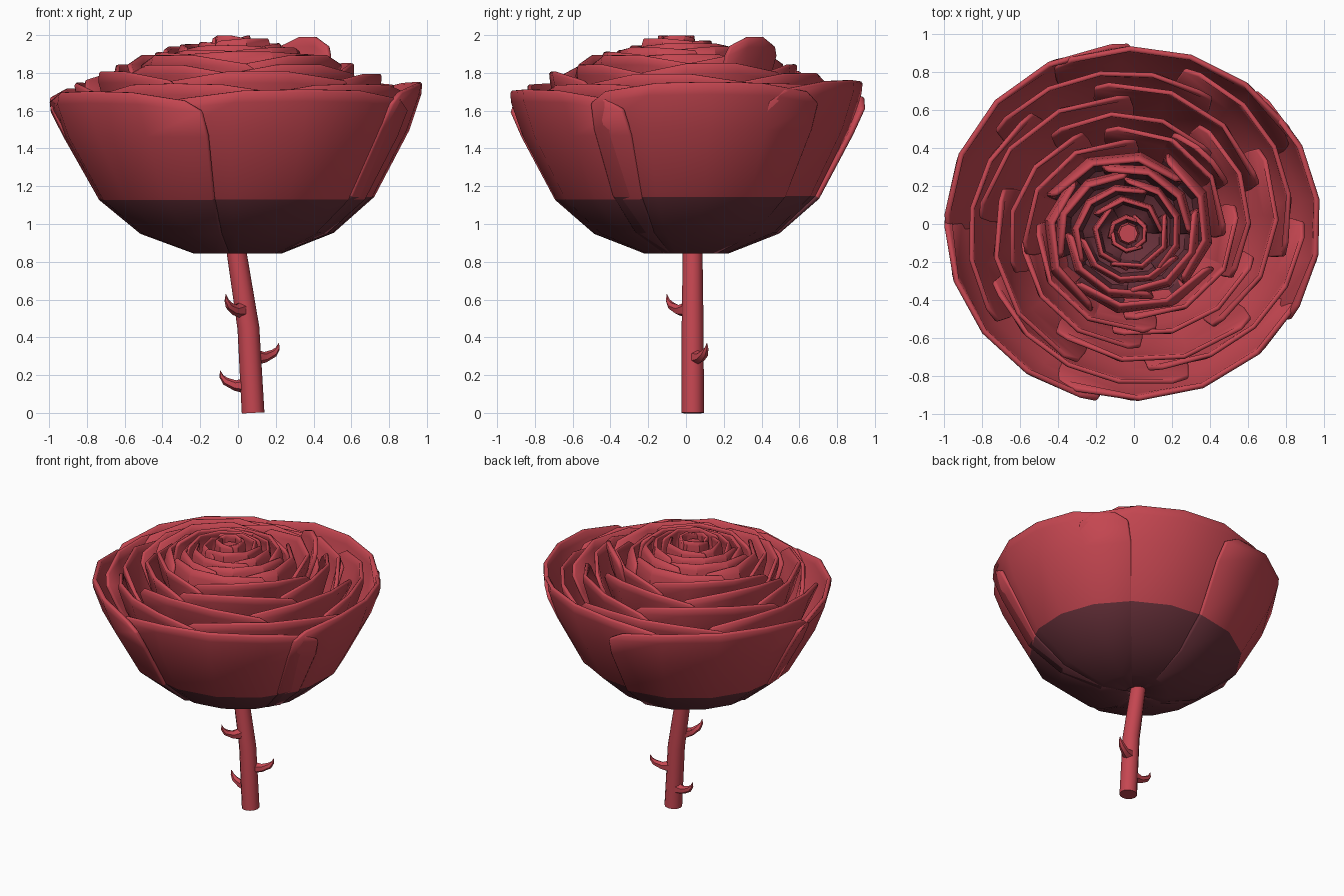
import bpy, bmesh, math, random
from mathutils import Vector

if "Cube" in bpy.data.objects:
    bpy.data.objects.remove(bpy.data.objects["Cube"])

random.seed(4)


def material(name, rgb):
    m = bpy.data.materials.new(name)
    m.diffuse_color = (*rgb, 1)
    m.use_nodes = True
    m.node_tree.nodes["Principled BSDF"].inputs["Base Color"].default_value = m.diffuse_color
    return m


RED = material("rose red", (0.56, 0.062, 0.082))
DARK = material("dark petal base", (0.135, 0.03, 0.042))


def finish(bm, name, mats):
    bmesh.ops.recalc_face_normals(bm, faces=bm.faces)
    me = bpy.data.meshes.new(name)
    bm.to_mesh(me)
    bm.free()
    for m in mats:
        me.materials.append(m)
    ob = bpy.data.objects.new(name, me)
    bpy.context.collection.objects.link(ob)
    bpy.context.view_layer.objects.active = ob
    ob.select_set(True)
    bpy.ops.object.shade_smooth_by_angle(angle=math.radians(32))
    ob.select_set(False)
    return ob


# Profiles: radius fraction, height fraction, width fraction
OPEN = [(.05, 0, 1), (.24, .0, 1), (.52, .12, 1), (.74, .33, 1),
        (.93, .72, 1), (.995, .93, .97), (1, 1, .84)]
CUPPED = [(.1, 0, 1), (.6, .03, 1), (.93, .16, 1), (1.04, .4, 1),
          (1.09, .7, 1), (1.05, .9, .98), (1, 1, .93)]


def petal(name, profile, r, z0, z1, mid, span, tilt=0, seg=4, cx=0, cy=0, thick=.03):
    """Curved petal; tilt pushes one end outward so neighbours overlap."""
    bm = bmesh.new()
    rows = []
    for fr, fz, fw in profile:
        row = []
        for i in range(seg + 1):
            t = i / seg - .5
            a = math.radians(mid + span * fw * t)
            rad = r * fr * (1 + tilt * t)
            z = z0 + (z1 - z0) * fz
            if fz > .9:
                z -= .05 * (2 * abs(t)) ** 3 * (1 if profile is OPEN else .3)
            row.append(bm.verts.new((cx + rad * math.cos(a),
                                     cy + rad * math.sin(a) * .955, z)))
        rows.append(row)
    for k in range(len(rows) - 1):
        for i in range(seg):
            f = bm.faces.new((rows[k][i], rows[k][i + 1],
                              rows[k + 1][i + 1], rows[k + 1][i]))
            f.material_index = 1 if k < 3 else 0
    ob = finish(bm, name, [RED, DARK])
    s = ob.modifiers.new("thickness", 'SOLIDIFY')
    s.thickness = thick
    # keep the thickness on the inside, whichever way the sheet faces
    p = ob.data.polygons[-1]
    outward = Vector((math.cos(math.radians(mid)), math.sin(math.radians(mid)), 0))
    s.offset = -1 if p.normal.dot(outward) > 0 else 1
    b = ob.modifiers.new("soft rim", 'BEVEL')
    b.width = thick * .3
    b.segments = 1
    b.limit_method = 'ANGLE'
    b.angle_limit = math.radians(50)


# Outer guard petals: middle angle, span, radius, top height
for i, (mid, span, r, z) in enumerate([
        (8, 84, .985, 1.75), (-68, 96, .975, 1.71), (-143, 86, 1.0, 1.70),
        (137, 94, 1.0, 1.72), (72, 90, .98, 1.76)]):
    petal(f"outer_petal_{i + 1}", OPEN, r, .845, z, mid, span)

# Inner whorls: profile, radius, base z, top z, petal count, segments, tilt, first angle
WHORLS = [
    (OPEN, .87, .90, 1.75, 5, 4, .10, 30),
    (OPEN, .76, .98, 1.80, 5, 3, .12, 62),
    (OPEN, .64, 1.08, 1.85, 5, 3, .12, 15),
    (OPEN, .53, 1.20, 1.885, 4, 3, .14, 50),
    (CUPPED, .42, 1.40, 1.91, 4, 3, .14, 10),
    (CUPPED, .34, 1.50, 1.935, 4, 3, .14, 55),
    (CUPPED, .265, 1.58, 1.955, 3, 4, .14, 20),
    (CUPPED, .19, 1.65, 1.975, 3, 3, .12, 75),
    (CUPPED, .10, 1.70, 2.0, 3, 3, .10, 0),
]
for w, (prof, r, z0, z1, n, seg, tilt, a0) in enumerate(WHORLS):
    shift = min(1, w / 5)
    for i in range(n):
        wob = random.uniform(-.012, .012) if w < 8 else 0
        petal(f"whorl_{w + 1}_petal_{i + 1}", prof, r + wob, z0, z1 + wob,
              a0 + 360 * i / n, 360 / n * 1.22, tilt, seg,
              -.03 * shift, -.05 * shift, .026 if w < 6 else .02)

# One taller petal standing up at the back right
petal("raised_petal", OPEN, .55, 1.25, 1.99, 46, 44, 0, 3)

# Bud core closing the middle of the flower
bm = bmesh.new()
bmesh.ops.create_cone(bm, cap_ends=True, segments=8, radius1=.07, radius2=.05, depth=.45)
bmesh.ops.translate(bm, verts=bm.verts, vec=(-.03, -.05, 1.735))
finish(bm, "bud_core", [RED])


def tube(name, pts, radii, sides):
    """Tapered tube along a path."""
    bm = bmesh.new()
    pts = [Vector(p) for p in pts]
    rings = []
    for i, (p, r) in enumerate(zip(pts, radii)):
        d = (pts[min(i + 1, len(pts) - 1)] - pts[max(i - 1, 0)]).normalized()
        ref = Vector((0, 1, 0)) if abs(d.y) < .8 else Vector((1, 0, 0))
        u = d.cross(ref).normalized()
        v = d.cross(u)
        rings.append([bm.verts.new(p + r * (u * math.cos(a) + v * math.sin(a)))
                      for a in (math.tau * k / sides for k in range(sides))])
    for a, b in zip(rings, rings[1:]):
        for k in range(sides):
            bm.faces.new((a[k], a[(k + 1) % sides], b[(k + 1) % sides], b[k]))
    bm.faces.new(rings[0])
    bm.faces.new(rings[-1])
    finish(bm, name, [RED])


# Bent stem
tube("stem", [(.08, .035, 0), (.055, .035, .45), (-.012, .035, .88)], [.06, .058, .052], 12)


# Hooked thorns: base point, outward angle, reach, rise
def thorn(name, base, ang, reach, rise):
    o = Vector((math.cos(math.radians(ang)), math.sin(math.radians(ang)), 0))
    b = Vector(base)
    path = [(0, 0), (.45, 0), (.8, .28), (.95, .6), (1, 1)]
    tube(name, [b + o * reach * t + Vector((0, 0, rise * h)) for t, h in path],
         [.045, .028, .021, .012, .001], 6)


thorn("thorn_low", (.05, .045, .145), 175, .145, .08)
thorn("thorn_middle", (.085, .05, .295), 25, .145, .075)
thorn("thorn_high", (.02, .01, .545), 233, .14, .085)
